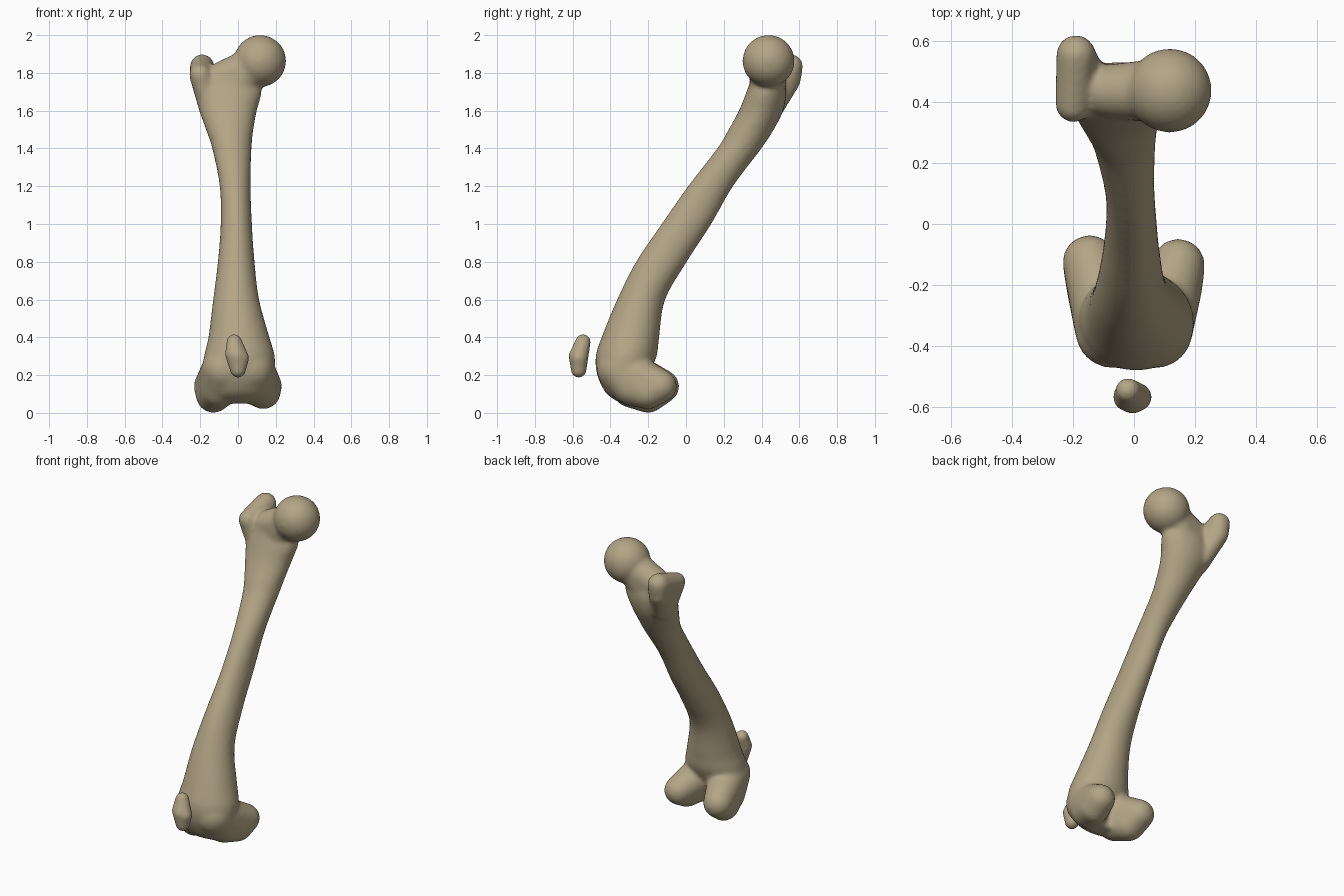
import bpy, bmesh, math
from mathutils import Vector

if "Cube" in bpy.data.objects:
    bpy.data.objects.remove(bpy.data.objects["Cube"])

bone = bpy.data.materials.new("bone tan")
bone.diffuse_color = (0.45, 0.375, 0.24, 1)
bone.use_nodes = True
bone.node_tree.nodes["Principled BSDF"].inputs["Base Color"].default_value = bone.diffuse_color


def blob(bm, balls):
    """Convex hull around a chain of balls (x, y, z, radius)."""
    part = bmesh.new()
    for x, y, z, r in balls:
        ball = bmesh.ops.create_icosphere(part, subdivisions=3, radius=r + 0.003)
        bmesh.ops.translate(part, verts=ball["verts"], vec=(x, y, z))
    hull = bmesh.ops.convex_hull(part, input=part.verts[:])
    junk = {g for g in hull["geom_interior"] + hull["geom_unused"]
            if isinstance(g, bmesh.types.BMVert)}
    bmesh.ops.delete(part, geom=list(junk), context="VERTS")
    bmesh.ops.recalc_face_normals(part, faces=part.faces[:])
    mesh = bpy.data.meshes.new("temp")
    part.to_mesh(mesh)
    part.free()
    bm.from_mesh(mesh)
    bpy.data.meshes.remove(mesh)


def catmull(a, b, c, d, t):
    return 0.5 * (2 * b + (c - a) * t + (2 * a - 5 * b + 4 * c - d) * t * t
                  + (3 * b - a - 3 * c + d) * t ** 3)


def loft(bm, sections, sides=40, steps=5):
    """Tube of level ellipses; section = (z, x_min, x_max, y_min, y_max)."""
    n, dense = len(sections), []
    for i in range(n - 1):
        quad = [sections[min(max(i + k, 0), n - 1)] for k in (-1, 0, 1, 2)]
        for s in range(steps):
            dense.append([catmull(*v, s / steps) for v in zip(*quad)])
    dense.append(sections[-1])
    rings = []
    for z, x0, x1, y0, y1 in dense:
        ring = []
        for k in range(sides):
            a = 2 * math.pi * k / sides
            ring.append(bm.verts.new(((x0 + x1) / 2 + (x1 - x0) / 2 * math.cos(a),
                                      (y0 + y1) / 2 + (y1 - y0) / 2 * math.sin(a), z)))
        rings.append(ring)
    for lo, hi in zip(rings, rings[1:]):
        for k in range(sides):
            j = (k + 1) % sides
            bm.faces.new((lo[k], lo[j], hi[j], hi[k]))
    bm.faces.new(rings[0][::-1])
    bm.faces.new(rings[-1])


def finish(bm, name, voxel, rounds):
    """Fuse overlapping parts into one smooth skin."""
    mesh = bpy.data.meshes.new(name)
    bm.to_mesh(mesh)
    bm.free()
    mesh.materials.append(bone)
    ob = bpy.data.objects.new(name, mesh)
    bpy.context.collection.objects.link(ob)
    rm = ob.modifiers.new("fuse", "REMESH")
    rm.mode = "VOXEL"
    rm.voxel_size = voxel
    rm.use_smooth_shade = True
    sm = ob.modifiers.new("soften", "SMOOTH")
    sm.factor = 0.5
    sm.iterations = rounds


bm = bmesh.new()
# shaft, leaning back towards the top
loft(bm, [
    (0.05, -0.10, 0.10, -0.34, -0.24),
    (0.10, -0.15, 0.15, -0.42, -0.24),
    (0.20, -0.18, 0.19, -0.47, -0.20),
    (0.30, -0.18, 0.195, -0.478, -0.155),
    (0.40, -0.157, 0.167, -0.447, -0.142),
    (0.60, -0.132, 0.112, -0.365, -0.11),
    (0.80, -0.107, 0.088, -0.265, 0.005),
    (1.00, -0.092, 0.074, -0.13, 0.135),
    (1.20, -0.097, 0.067, 0.01, 0.25),
    (1.40, -0.137, 0.072, 0.165, 0.40),
    (1.50, -0.17, 0.082, 0.225, 0.465),
    (1.60, -0.205, 0.10, 0.28, 0.515),
    (1.70, -0.22, 0.125, 0.32, 0.53),
    (1.78, -0.20, 0.10, 0.35, 0.51),
])
# ball head and neck
blob(bm, [(0.117, 0.437, 1.863, 0.136)])
blob(bm, [(0.07, 0.437, 1.83, 0.10), (-0.08, 0.435, 1.775, 0.085),
          (-0.03, 0.43, 1.70, 0.09)])
# outer crest beside the head
blob(bm, [(-0.20, 0.39, 1.79, 0.055), (-0.19, 0.555, 1.835, 0.062),
          (-0.19, 0.55, 1.76, 0.055), (-0.14, 0.42, 1.60, 0.06),
          (-0.14, 0.47, 1.62, 0.05)])
# two knuckles at the knee
blob(bm, [(-0.145, -0.125, 0.14, 0.087), (-0.13, -0.20, 0.092, 0.09),
          (-0.10, -0.29, 0.13, 0.10), (-0.07, -0.35, 0.23, 0.12)])
blob(bm, [(0.145, -0.135, 0.142, 0.085), (0.135, -0.20, 0.11, 0.088),
          (0.10, -0.29, 0.14, 0.10), (0.07, -0.35, 0.23, 0.12)])
finish(bm, "thigh_bone", 0.012, 12)

# kneecap floating in front of the knuckles
bm = bmesh.new()
blob(bm, [(-0.02, -0.545, 0.376, 0.037), (-0.022, -0.567, 0.31, 0.043),
          (0.012, -0.567, 0.29, 0.043), (0.0, -0.568, 0.228, 0.038),
          (-0.005, -0.575, 0.30, 0.043)])
finish(bm, "kneecap", 0.007, 6)
